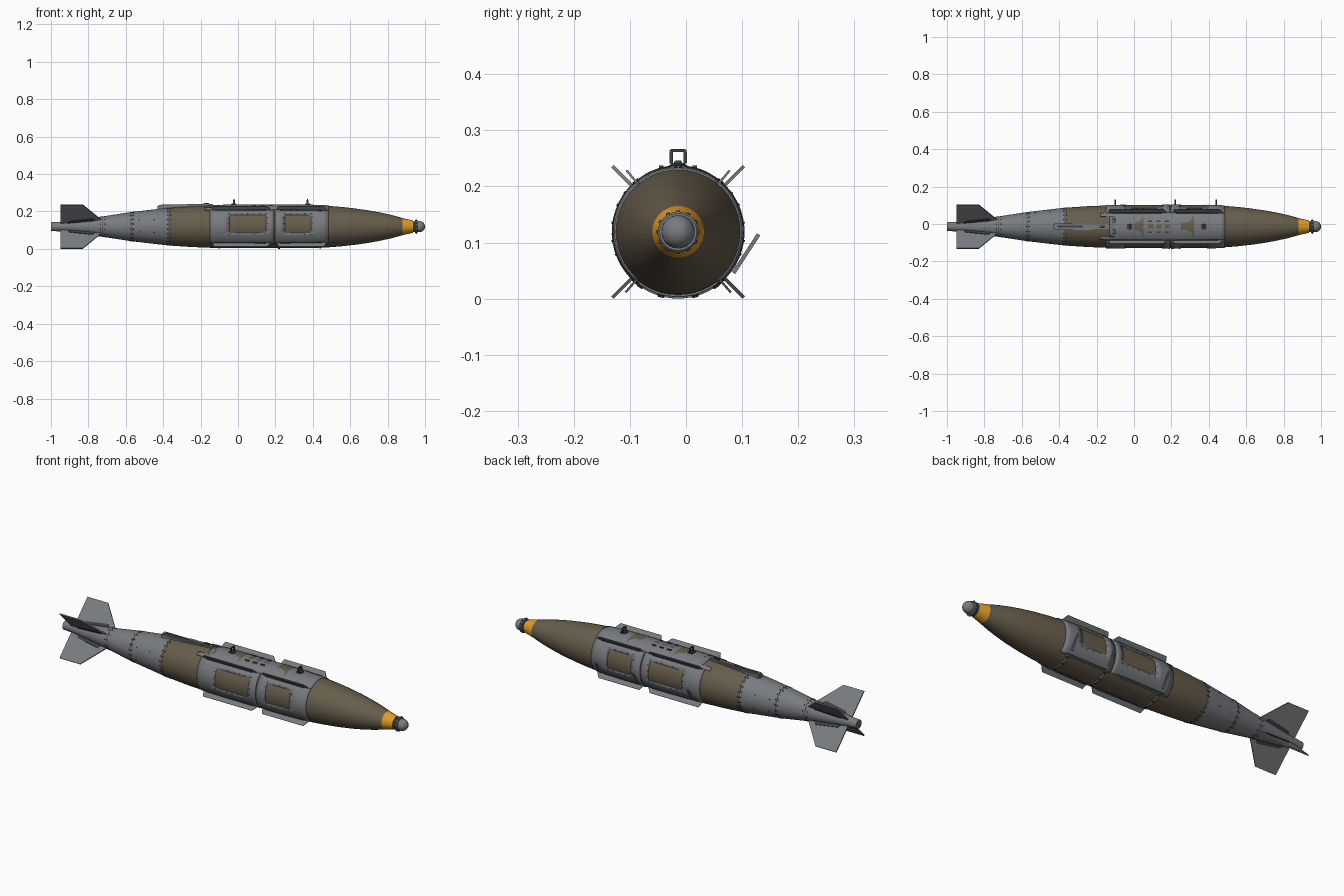
import bpy, bmesh, math
from mathutils import Matrix, Vector

if "Cube" in bpy.data.objects:
    bpy.data.objects.remove(bpy.data.objects["Cube"])

CY, CZ = -0.014, 0.119          # body axis
SIDES = 48

def material(name, rgb):
    m = bpy.data.materials.new(name)
    m.diffuse_color = (*rgb, 1)
    m.use_nodes = True
    m.node_tree.nodes["Principled BSDF"].inputs["Base Color"].default_value = m.diffuse_color
    return m

GREY = material("grey", (0.19, 0.20, 0.215))
OLIVE = material("olive", (0.135, 0.11, 0.07))
ORANGE = material("orange", (0.75, 0.33, 0.02))
DARK = material("dark_grey", (0.05, 0.05, 0.055))

PROFILE = [(-1, .023), (-.95, .026), (-.9, .032), (-.82, .042), (-.72, .055), (-.57, .078),
           (-.45, .092), (-.37, .101), (-.25, .109), (-.15, .113), (0, .115), (.2, .1155),
           (.35, .115), (.42, .1135), (.48, .111), (.55, .1055), (.62, .098), (.7, .0865), (.76, .0755),
           (.82, .0625), (.88, .046), (.935, .033)]

def radius(x):
    for (x0, r0), (x1, r1) in zip(PROFILE, PROFILE[1:]):
        if x <= x1:
            return r0 + (r1 - r0) * (x - x0) / (x1 - x0)
    return PROFILE[-1][1]

def point(x, r, deg):
    a = math.radians(deg)
    return Vector((x, CY + r * math.cos(a), CZ + r * math.sin(a)))

def finish(name, bm, *mats, recalc=True):
    if recalc:
        bmesh.ops.recalc_face_normals(bm, faces=bm.faces)
    me = bpy.data.meshes.new(name)
    bm.to_mesh(me)
    bm.free()
    ob = bpy.data.objects.new(name, me)
    bpy.context.collection.objects.link(ob)
    for m in mats:
        me.materials.append(m)
    return ob

def lathe(name, prof, *mats, rule=None, sides=SIDES):
    bm = bmesh.new()
    rings = [[bm.verts.new(point(x, r, 360 * k / sides)) for k in range(sides)] for x, r in prof]
    for a, b in zip(rings, rings[1:]):
        for k in range(sides):
            f = bm.faces.new((a[k], b[k], b[(k + 1) % sides], a[(k + 1) % sides]))
            if rule:
                f.material_index = rule(f.calc_center_median().x)
    bm.faces.new(rings[0])
    bm.faces.new(rings[-1])
    return finish(name, bm, *mats)

def patch(name, xs, angs, mat, off=.003, thick=.005, skip=()):
    """Curved plate that follows the body; skipped cells become openings."""
    bm, cache = bmesh.new(), {}
    def vert(x, a):
        key = (round(x, 5), round(a, 4))
        if key not in cache:
            cache[key] = bm.verts.new(point(x, radius(x) + off, a))
        return cache[key]
    def steps(a, b, size):
        n = max(1, math.ceil(abs(b - a) / size))
        return [a + (b - a) * i / n for i in range(n + 1)]
    for i in range(len(xs) - 1):
        for j in range(len(angs) - 1):
            if (i, j) in skip:
                continue
            sx, sa = steps(xs[i], xs[i + 1], .04), steps(angs[j], angs[j + 1], 7.5)
            for x0, x1 in zip(sx, sx[1:]):
                for a0, a1 in zip(sa, sa[1:]):
                    bm.faces.new((vert(x0, a0), vert(x1, a0), vert(x1, a1), vert(x0, a1)))
    finish(name, bm, mat, recalc=False)
    ob = bpy.data.objects[name]
    bmn = ob.modifiers.new("thickness", 'SOLIDIFY')
    bmn.thickness, bmn.offset = thick, -1
    if ob.data.polygons[0].normal.dot(point(0, 1, (angs[0] + angs[-1]) / 2) - Vector((0, CY, CZ))) < 0:
        ob.data.flip_normals()

def trapezoid(name, x0, h0, x1, h1, mat, n=8):
    """Thin painted plate on the top, half-widths h0 and h1 in degrees."""
    bm = bmesh.new()
    rows = [[bm.verts.new(point(x, radius(x) + .0036, 90 - h + 2 * h * k / n)) for k in range(n + 1)]
            for x, h in ((x0, h0), (x1, h1))]
    for k in range(n):
        bm.faces.new((rows[0][k], rows[1][k], rows[1][k + 1], rows[0][k + 1]))
    finish(name, bm, mat, recalc=False)

def slab(name, outline, deg, thick, mat):
    """Flat radial plate from an (x, radius) outline, set at an angle round the body."""
    bm = bmesh.new()
    a = math.radians(deg)
    side = Vector((0, -math.sin(a), math.cos(a))) * thick / 2
    lo = [bm.verts.new(point(x, r, deg) - side) for x, r in outline]
    hi = [bm.verts.new(point(x, r, deg) + side) for x, r in outline]
    bm.faces.new(lo)
    bm.faces.new(hi)
    for k in range(len(lo)):
        n = (k + 1) % len(lo)
        bm.faces.new((lo[k], lo[n], hi[n], hi[k]))
    finish(name, bm, mat)

def box(name, loc, size, mat, tilt=0, bevel=0):
    bm = bmesh.new()
    m = Matrix.Translation(loc) @ Matrix.Rotation(math.radians(tilt), 4, 'X') @ Matrix.Diagonal((*size, 1))
    bmesh.ops.create_cube(bm, size=1, matrix=m)
    if bevel:
        bmesh.ops.bevel(bm, geom=bm.edges[:], offset=bevel, segments=2, affect='EDGES')
    finish(name, bm, mat)

def bolts(name, spots, size, off, mat):
    bm = bmesh.new()
    for x, deg in spots:
        p = point(x, radius(x) + off, deg)
        q = Vector((0, p.y - CY, p.z - CZ)).to_track_quat('Z', 'Y').to_matrix().to_4x4()
        bmesh.ops.create_cone(bm, cap_ends=True, segments=6, radius1=size, radius2=size * .7,
                              depth=.003, matrix=Matrix.Translation(p) @ q)
    finish(name, bm, mat)

# Body with grey tail, olive case and orange nose band
lathe("body", PROFILE, GREY, OLIVE, ORANGE, rule=lambda x: 0 if x < -.37 else 1 if x < .88 else 2)
lathe("tail_nozzle", [(-1, .017), (-.998, .017), (-.998, .016)], DARK)

# Nose fuze: neck, bolted collar and ball
lathe("nose_neck", [(.93, .031), (.945, .027), (.965, .025)], DARK)
lathe("nose_collar", [(.946, .033), (.949, .036), (.957, .036), (.96, .033)], GREY)
lathe("nose_ball", [(.97 + .03 * math.sin(t), .029 * math.cos(t) + .0005)
                    for t in [math.radians(-60 + 10 * k) for k in range(16)]], GREY)
bolts("collar_bolts", [(.953, 30 * k) for k in range(12)], .004, .004, DARK)

# Side shrouds with window openings, mirrored front and back
wx, wa = [-.15, -.045, .15, .192], [-50, -17, 33, 51]
fx = [.198, .25, .39, .485]
for tag, m in (("back", lambda a: a), ("front", lambda a: 180 - a)):
    angs = [m(a) for a in wa]
    patch(f"shroud_rear_{tag}", wx, angs, GREY, skip={(1, 1)})
    patch(f"shroud_nose_{tag}", fx, angs, GREY, skip={(1, 1)})
    spots = []
    for x0, x1 in ((-.045, .15), (.25, .39)):
        n = 6 if x1 < .2 else 4
        spots += [(x0 + (x1 - x0) * k / n, m(a)) for k in range(n + 1) for a in (-20, 36)]
        spots += [(x, m(a)) for x in (x0 - .007, x1 + .007) for a in (-8, 8, 24)]
    bolts(f"window_bolts_{tag}", spots, .0025, .003, DARK)
    # Strakes and their mounting rails
    for side, a in (("upper", 50), ("lower", -49)):
        for part, x0, x1 in (("rear", -.14, .18), ("nose", .205, .48)):
            r0, r1 = radius(x0) - .003, radius(x1) - .003
            slab(f"strake_{side}_{part}_{tag}",
                 [(x0, r0), (x0 + .012, .143), (x1 - .025, .143), (x1, r1)], m(a), .004, GREY)
            patch(f"rail_{side}_{part}_{tag}", [x0 + .02, x1 - .03],
                  [m(a - 3), m(a + 3)], DARK, .0045, .004)

# Top saddle with olive cut-outs
patch("top_saddle", [-.18, -.12, .44, .487], [51, 62, 118, 129], GREY, skip={(0, 1)})
patch("saddle_bridge", [-.13, -.10], [62, 118], GREY)
trapezoid("top_cutout_rear", .0, 8, .05, 26, OLIVE)
trapezoid("top_cutout_nose", .25, 8, .32, 30, OLIVE)
for k, x in enumerate((.075, .12, .165)):
    trapezoid(f"top_slot_{k}", x, 5, x + .028, 5, OLIVE)
    for s in (-1, 1):
        trap_y = CY + s * .03
        box(f"top_clip_{k}_{s}", (x + .01, trap_y, CZ + .1155), (.022, .008, .006), DARK)

# Cable conduit behind the saddle
box("conduit", (-.32, CY, CZ + .1), (.22, .034, .032), GREY, bevel=.006)
box("conduit_front", (-.205, CY, CZ + .109), (.15, .028, .024), GREY, bevel=.006)
box("conduit_knob", (-.17, CY, CZ + .122), (.03, .014, .01), DARK, bevel=.002)
box("conduit_groove", (-.28, CY, CZ + .1155), (.26, .012, .004), DARK)

# Suspension lugs: base plus upright arch
for tag, x in (("rear", -.022), ("nose", .372)):
    box(f"lug_base_{tag}", (x, CY, CZ + .119), (.03, .03, .008), DARK, bevel=.003)
    for s in (-1, 1):
        box(f"lug_post_{tag}_{s}", (x, CY + s * .0125, CZ + .133), (.01, .006, .024), DARK, bevel=.002)
    box(f"lug_bar_{tag}", (x, CY, CZ + .145), (.008, .03, .006), DARK, bevel=.002)

# Belly straps with buckles and loose strap ends
for k, x in enumerate((-.1, .22, .44)):
    patch(f"belly_strap_{k}", [x - .005, x + .005], [-131, -49], GREY, .0035, .004)
    box(f"strap_end_{k}", (x, .107, .08), (.008, .082, .007), GREY, tilt=57)
    bolts(f"strap_buckles_{k}", [(x, a) for a in (-125, -105, -75, -55)], .007, .004, DARK)

# Tail fins on the diagonals, with hub fittings
for k, a in enumerate((45, 135, 225, 315)):
    slab(f"tail_fin_{k}", [(-.95, .02), (-.95, .1655), (-.83, .1655), (-.74, .062), (-.725, .045)],
         a, .006, GREY)
    slab(f"fin_root_{k}", [(-.92, .02), (-.9, .046), (-.78, .064), (-.755, .04)], a, .012, DARK)

# Rings of fasteners on the tail cone and fine joint lines
rings = [(x, 360 * (k + .5) / n) for x, n in ((-.735, 12), (-.71, 12), (-.575, 18), (-.56, 18),
                                             (-.378, 24), (-.362, 24)) for k in range(n)]
bolts("tail_bolts", rings + [(x, a) for x in (-.53, -.45) for a in (25, 155, 200, 340)],
      .0035, .0005, DARK)
for k, x in enumerate((-.722, -.567, -.37)):
    r = radius(x)
    lathe(f"joint_line_{k}", [(x - .0015, r - .002), (x - .0015, r + .0008),
                              (x + .0015, r + .0008), (x + .0015, r - .002)], DARK)

# Smooth curves, crisp edges
for ob in bpy.data.objects:
    ob.select_set(True)
    bpy.context.view_layer.objects.active = ob
bpy.ops.object.shade_smooth_by_angle(angle=math.radians(30))
